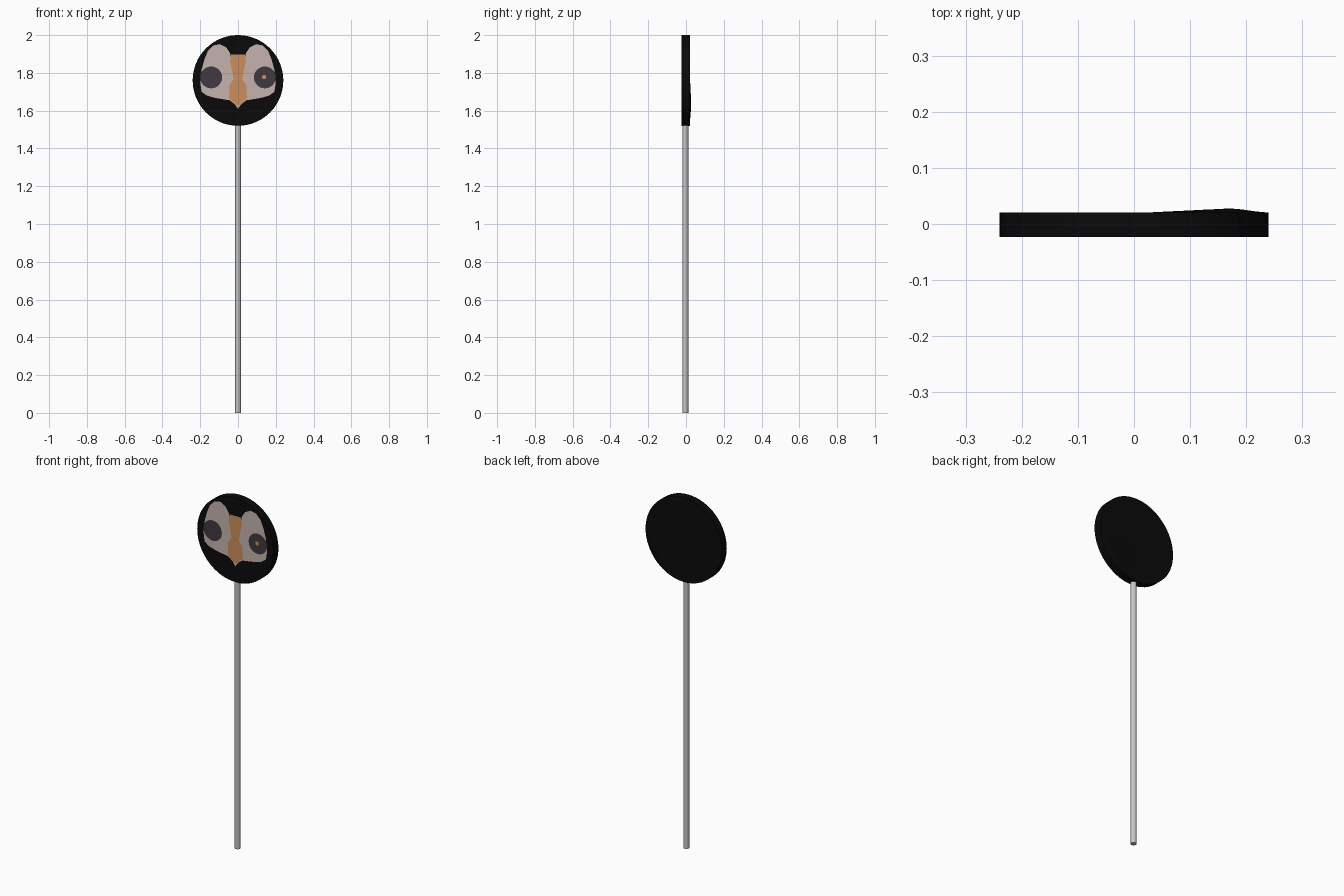
import bpy, bmesh, math

if "Cube" in bpy.data.objects:
    bpy.data.objects.remove(bpy.data.objects["Cube"])

def material(name, rgb):
    m = bpy.data.materials.new(name)
    m.diffuse_color = (*rgb, 1)
    m.use_nodes = True
    m.node_tree.nodes["Principled BSDF"].inputs["Base Color"].default_value = m.diffuse_color
    return m

BLACK = material("black", (0.003, 0.003, 0.003))
CREAM = material("pinkish cream", (0.56, 0.45, 0.415))
ORANGE = material("orange", (0.60, 0.27, 0.11))
EYE = material("dark slate", (0.05, 0.04, 0.055))
GREY = material("light grey", (0.55, 0.55, 0.55))

CZ, R, FRONT, BACK = 1.76, 0.24, -0.0235, 0.0205

def finish(bm, name, mat):
    me = bpy.data.meshes.new(name)
    bm.to_mesh(me)
    bm.free()
    me.materials.append(mat)
    ob = bpy.data.objects.new(name, me)
    bpy.context.collection.objects.link(ob)
    return ob

# round head: front disc, rim and a back with a slight bulge at lower right
N = 64
bm = bmesh.new()
def ring(r, y, bulge=False):
    vs = []
    for i in range(N):
        a = 2 * math.pi * i / N
        x, z = r * math.cos(a), CZ + r * math.sin(a)
        b = max(0, 0.008 * (1 - math.hypot(x - 0.185, z - 1.625) / 0.16)) if bulge else 0
        vs.append(bm.verts.new((x, y + b, z)))
    return vs
rings = [ring(R, FRONT), ring(R, BACK)]
rings += [ring(R * k / 8, BACK, True) for k in range(7, 0, -1)]
for a, b in zip(rings, rings[1:]):
    for i in range(N):
        j = (i + 1) % N
        bm.faces.new((a[i], a[j], b[j], b[i]))
bm.faces.new(rings[0])
bm.faces.new(rings[-1])
bmesh.ops.recalc_face_normals(bm, faces=bm.faces[:])
finish(bm, "head_disc", BLACK)

# painted plates lying just in front of the disc
def plate(name, outline, layer, mat):
    bm = bmesh.new()
    y = FRONT - 0.0007 * layer
    f = bm.faces.new([bm.verts.new((x, y, z)) for x, z in outline])
    f.normal_update()
    if f.normal.y > 0:
        f.normal_flip()
    bmesh.ops.triangulate(bm, faces=bm.faces[:])
    return finish(bm, name, mat)

def circle(cx, cz, r, n=24):
    return [(cx + r * math.cos(2 * math.pi * i / n), cz + r * math.sin(2 * math.pi * i / n)) for i in range(n)]

cheek = [(0, 1.61), (0, 1.88), (0.037, 1.88), (0.042, 1.905), (0.062, 1.935), (0.095, 1.952),
         (0.13, 1.945), (0.16, 1.915), (0.178, 1.87), (0.192, 1.82), (0.2, 1.75),
         (0.193, 1.7), (0.165, 1.68), (0.12, 1.667), (0.045, 1.655), (0.018, 1.635)]
for side, s in (("left", -1), ("right", 1)):
    plate(side + "_cheek", [(s * x, z) for x, z in cheek], 1, CREAM)
    plate(side + "_eye", circle(s * 0.142, 1.776, 0.058), 2, EYE)

beak = [(0.036, 1.897), (0.042, 1.86), (0.03, 1.81), (0.024, 1.765), (0.045, 1.735),
        (0.047, 1.665), (0.022, 1.642), (0.012, 1.63)]
plate("beak", beak + [(-x, z) for x, z in reversed(beak)], 2, ORANGE)
plate("eye_spot", circle(0.138, 1.778, 0.012, 8), 3, ORANGE)

# stick
bm = bmesh.new()
bmesh.ops.create_cone(bm, cap_ends=True, segments=16, radius1=0.0155, radius2=0.0155, depth=1.53)
bmesh.ops.translate(bm, verts=bm.verts[:], vec=(0, -0.003, 0.765))
stick = finish(bm, "stick", GREY)
bpy.context.view_layer.objects.active = stick
stick.select_set(True)
bpy.ops.object.shade_smooth_by_angle()
